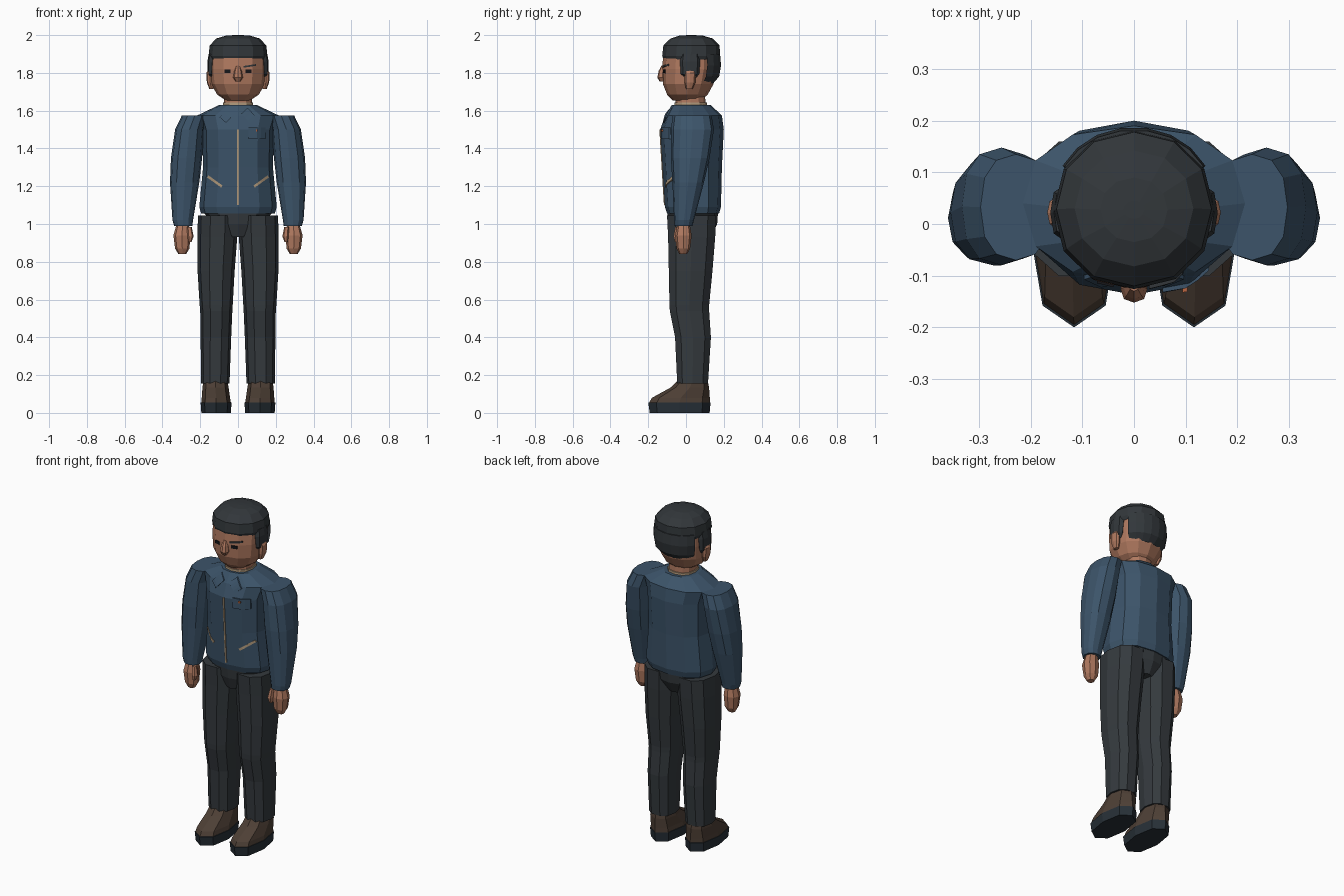
import bpy, bmesh, math
from mathutils import Vector
from mathutils.bvhtree import BVHTree

cube = bpy.data.objects.get("Cube")
if cube:
    bpy.data.objects.remove(cube, do_unlink=True)


def material(name, r, g, b):
    m = bpy.data.materials.new(name)
    m.use_nodes = True
    m.diffuse_color = (r, g, b, 1)
    bsdf = next(n for n in m.node_tree.nodes if n.type == 'BSDF_PRINCIPLED')
    bsdf.inputs["Base Color"].default_value = (r, g, b, 1)
    bsdf.inputs["Roughness"].default_value = 0.9
    return m


JACKET = material("jacket_blue", .045, .088, .142)
TROUSER = material("trouser_charcoal", .035, .042, .048)
HAIR = material("hair_black", .032, .038, .043)
SKIN = material("skin", .43, .19, .115)
SHOE = material("shoe_brown", .075, .05, .036)
SOLE = material("sole_navy", .02, .029, .038)
BEIGE = material("beige_trim", .44, .32, .2)
DARK = material("eye_black", .008, .008, .01)
ORANGE = material("orange_button", .5, .13, .05)


def finish(name, bm, mat):
    bmesh.ops.recalc_face_normals(bm, faces=bm.faces)
    me = bpy.data.meshes.new(name)
    bm.to_mesh(me)
    bm.free()
    me.materials.append(mat)
    ob = bpy.data.objects.new(name, me)
    bpy.context.scene.collection.objects.link(ob)
    return ob


def loft(name, mat, rows, n=12, side=1, p=.85, arc=None):
    """Stack rounded rings, each given as (z, x0, x1, y0, y1)."""
    bm = bmesh.new()
    rings = []
    for z, x0, x1, y0, y1 in rows:
        ring = []
        for k in range(n):
            if arc:
                a = math.radians(arc[0] + (arc[1] - arc[0]) * k / (n - 1))
            else:
                a = 2 * math.pi * k / n
            c, s = math.cos(a), math.sin(a)
            u = math.copysign(abs(c) ** p, c) if abs(c) > 1e-6 else 0
            v = math.copysign(abs(s) ** p, s) if abs(s) > 1e-6 else 0
            ring.append(bm.verts.new((side * ((x0 + x1) / 2 + u * (x1 - x0) / 2),
                                      (y0 + y1) / 2 + v * (y1 - y0) / 2, z)))
        rings.append(ring)
    for lo, hi in zip(rings, rings[1:]):
        for k in range(n):
            j = (k + 1) % n
            bm.faces.new((lo[k], lo[j], hi[j], hi[k]))
    bm.faces.new(rings[0][::-1])
    bm.faces.new(rings[-1])
    return finish(name, bm, mat)


def sym(rows):
    """Rings centred on x = 0, given as (z, half width, y0, y1)."""
    return [(z, -r, r, a, b) for z, r, a, b in rows]


def strip(name, mat, base, pts, width, thick=.005, steps=4):
    """Thin plate laid on the front of a base object along an (x, z) path."""
    me = base.data
    tree = BVHTree.FromPolygons([v.co for v in me.vertices],
                                [tuple(f.vertices) for f in me.polygons])

    def front(x, z):
        hit = tree.ray_cast(Vector((x, -1, z)), Vector((0, 1, 0)))[0]
        return hit.y if hit else tree.find_nearest(Vector((x, -.2, z)))[0].y

    a, b = Vector(pts[0]), Vector(pts[1])
    d = (b - a).normalized()
    off = Vector((-d.y, d.x)) * width / 2
    bm = bmesh.new()
    prev = None
    for i in range(steps + 1):
        c = a.lerp(b, i / steps)
        sec = []
        for q, t in ((c + off, -thick), (c - off, -thick), (c - off, .004), (c + off, .004)):
            sec.append(bm.verts.new((q.x, front(q.x, q.y) + t, q.y)))
        if prev:
            for k in range(4):
                j = (k + 1) % 4
                bm.faces.new((prev[k], prev[j], sec[j], sec[k]))
        else:
            bm.faces.new(sec[::-1])
        prev = sec
    bm.faces.new(prev)
    return finish(name, bm, mat)


# Jacket body, shirt collar and neck
jacket = loft("jacket_body", JACKET, sym([
    (1.055, .195, -.1, .175), (1.09, .205, -.112, .185), (1.3, .185, -.125, .19),
    (1.5, .19, -.137, .2), (1.575, .215, -.11, .19), (1.63, .1, -.075, .13)]))
loft("shirt_collar", BEIGE, sym([(1.6, .082, -.062, .112), (1.642, .08, -.06, .11)]))
loft("neck", SKIN, sym([(1.6, .076, -.055, .105), (1.7, .074, -.055, .1)]))

# Trouser seat
loft("trouser_seat", TROUSER, sym([
    (.93, .05, -.075, .13), (1.0, .13, -.095, .165), (1.07, .19, -.1, .17)]))

# Limbs, built for each side
for side, word in ((1, "left"), (-1, "right")):
    loft(word + "_sleeve", JACKET, [
        (.99, .242, .338, -.06, .035), (1.02, .238, .347, -.063, .042),
        (1.22, .205, .36, -.072, .095), (1.35, .19, .355, -.08, .125),
        (1.5, .18, .333, -.08, .148), (1.575, .16, .297, -.07, .135)], side=side)
    loft(word + "_hand", SKIN, [
        (.84, .275, .315, -.035, .005), (.87, .257, .333, -.05, .022),
        (.94, .252, .342, -.058, .03), (1.0, .26, .325, -.045, .02)], n=8, side=side)
    loft(word + "_thumb", SKIN, [
        (.905, .246, .264, -.06, -.04), (.935, .235, .268, -.068, -.03),
        (.985, .245, .27, -.058, -.03)], n=6, side=side)
    loft(word + "_trouser_leg", TROUSER, [
        (.155, .045, .195, -.05, .12), (.4, .036, .198, -.062, .136),
        (.54, .03, .2, -.09, .127), (.57, .028, .203, -.092, .127),
        (.75, .018, .214, -.096, .145), (.93, .004, .215, -.1, .16),
        (1.045, .002, .212, -.106, .165)], n=10, side=side)
    loft(word + "_sole", SOLE, [
        (0, .038, .194, -.192, .125), (.055, .034, .198, -.2, .13)], n=8, side=side)
    loft(word + "_shoe", SHOE, [
        (.05, .037, .195, -.198, .127), (.08, .042, .192, -.18, .126),
        (.135, .05, .188, -.08, .122), (.17, .056, .183, -.045, .115)], n=8, side=side)

    # Ears and hair in front of them
    loft(word + "_ear", SKIN, [
        (1.715, .13, .152, .0, .035), (1.75, .13, .165, -.008, .05),
        (1.8, .13, .168, -.008, .052), (1.82, .13, .155, 0, .04)], n=8, side=side)
    loft(word + "_side_hair", HAIR, [
        (1.77, .12, .15, .0, .05), (1.795, .12, .16, -.028, .07),
        (1.86, .11, .162, -.032, .075), (1.9, .11, .155, -.025, .07)], n=8, side=side)

    # Slanted pocket trims and lapels
    strip(word + "_pocket_trim", BEIGE, jacket,
          [(side * .16, 1.252), (side * .085, 1.198)], .013)
    strip(word + "_lapel", JACKET, jacket,
          [(side * .035, 1.6), (side * .08, 1.55)], .045, .008)

# Head and nose
head = loft("head", SKIN, sym([
    (1.655, .065, -.07, .08), (1.685, .11, -.1, .115), (1.74, .142, -.122, .145),
    (1.82, .15, -.127, .165), (1.92, .145, -.118, .165)]), p=.95)
loft("nose", SKIN, sym([
    (1.755, .013, -.14, -.11), (1.775, .026, -.152, -.1),
    (1.81, .02, -.145, -.1), (1.838, .01, -.13, -.1)]), n=8)

# Hair
loft("hair_cap", HAIR, sym([
    (1.87, .148, -.118, .172), (1.89, .156, -.126, .18), (1.945, .15, -.12, .178),
    (1.982, .115, -.082, .142), (1.997, .065, -.035, .09), (2.0, .02, .01, .045)]),
    p=.95)
loft("back_hair", HAIR, sym([
    (1.745, .12, -.1, .145), (1.78, .152, -.13, .177), (1.84, .16, -.13, .187),
    (1.9, .157, -.125, .182)]), n=8, p=.95, arc=(31, 149))

# Eyes and brow
for side, word in ((1, "left"), (-1, "right")):
    strip(word + "_eye", DARK, head, [(side * .04, 1.808), (side * .072, 1.808)], .018)
strip("left_brow", HAIR, head, [(.03, 1.832), (.095, 1.842)], .009, .007)

# Jacket details
strip("zip", BEIGE, jacket, [(0, 1.1), (0, 1.5)], .009, steps=8)
strip("chest_pocket", JACKET, jacket, [(.055, 1.48), (.145, 1.48)], .06, .009)
strip("pocket_button", ORANGE, jacket, [(.094, 1.494), (.104, 1.494)], .01, .013, 1)
